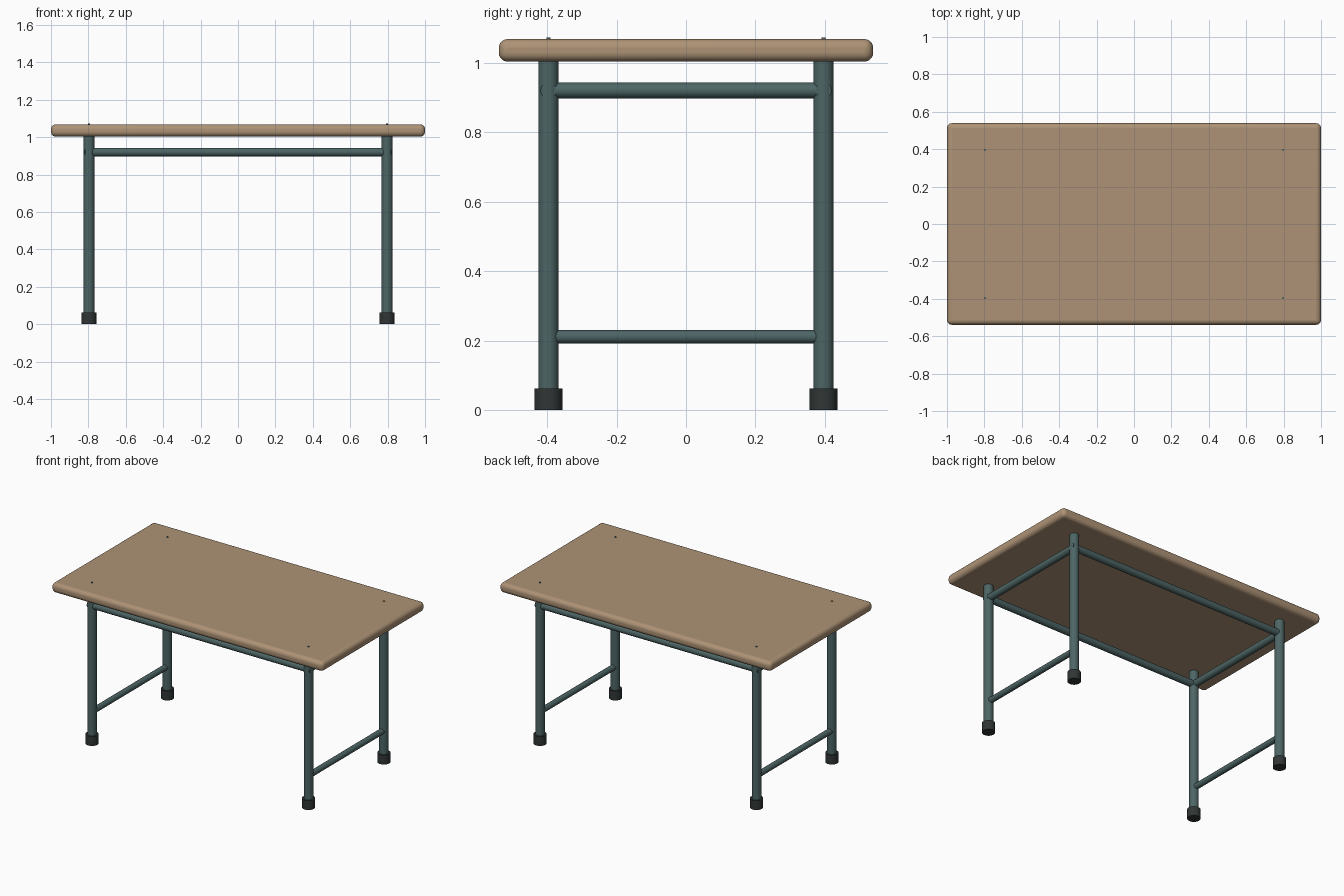
import bpy
from mathutils import Vector

if "Cube" in bpy.data.objects:
    bpy.data.objects.remove(bpy.data.objects["Cube"])


def material(name, rgb):
    m = bpy.data.materials.new(name)
    m.diffuse_color = (*rgb, 1)
    m.use_nodes = True
    m.node_tree.nodes["Principled BSDF"].inputs["Base Color"].default_value = m.diffuse_color
    return m


WOOD = material("tan wood", (0.42, 0.29, 0.18))
STEEL = material("grey teal steel", (0.075, 0.13, 0.13))
RUBBER = material("black rubber", (0.03, 0.037, 0.036))

LEG_X, LEG_Y = 0.797, 0.396
TOP_LOW, TOP_HIGH = 1.003, 1.068


def smooth(obj):
    bpy.ops.object.select_all(action='DESELECT')
    obj.select_set(True)
    bpy.context.view_layer.objects.active = obj
    bpy.ops.object.shade_smooth_by_angle()


def rod(name, start, end, radius, mat, sides=32):
    """Capped cylinder between two points."""
    a, b = Vector(start), Vector(end)
    axis = b - a
    bpy.ops.mesh.primitive_cylinder_add(
        vertices=sides, radius=radius, depth=axis.length,
        location=(a + b) / 2,
        rotation=axis.to_track_quat('Z', 'Y').to_euler())
    obj = bpy.context.object
    obj.name = name
    obj.data.materials.append(mat)
    smooth(obj)
    return obj


# Table top with rounded edges
bpy.ops.mesh.primitive_cube_add(size=1, location=(0, 0, (TOP_LOW + TOP_HIGH) / 2))
top = bpy.context.object
top.name = "table_top"
top.scale = (2, 1.078, TOP_HIGH - TOP_LOW)
bpy.ops.object.transform_apply(location=False, rotation=False, scale=True)
top.data.materials.append(WOOD)
bevel = top.modifiers.new("rounded edges", 'BEVEL')
bevel.width = 0.026
bevel.segments = 6
smooth(top)

# Legs, feet and screws at the four corners
for sx, side in ((-1, "left"), (1, "right")):
    for sy, end in ((-1, "front"), (1, "back")):
        x, y = sx * LEG_X, sy * LEG_Y
        tag = f"{end}_{side}"
        rod(f"leg_{tag}", (x, y, 0.03), (x, y, TOP_LOW + 0.001), 0.0288, STEEL)
        rod(f"foot_{tag}", (x, y, 0), (x, y, 0.062), 0.04, RUBBER)
        rod(f"screw_{tag}", (x, y, TOP_HIGH - 0.01), (x, y, TOP_HIGH + 0.004),
            0.006, STEEL, 12)

# Long rails under the top, their ends just showing through the legs
for sy, end in ((-1, "front"), (1, "back")):
    rod(f"long_rail_{end}", (-LEG_X - 0.024, sy * LEG_Y, 0.92),
        (LEG_X + 0.024, sy * LEG_Y, 0.92), 0.0225, STEEL)

# Upper and lower side rails
for sx, side in ((-1, "left"), (1, "right")):
    for name, z, r in (("upper", 0.92, 0.0225), ("lower", 0.211, 0.019)):
        rod(f"{name}_side_rail_{side}", (sx * LEG_X, -LEG_Y, z),
            (sx * LEG_X, LEG_Y, z), r, STEEL)
